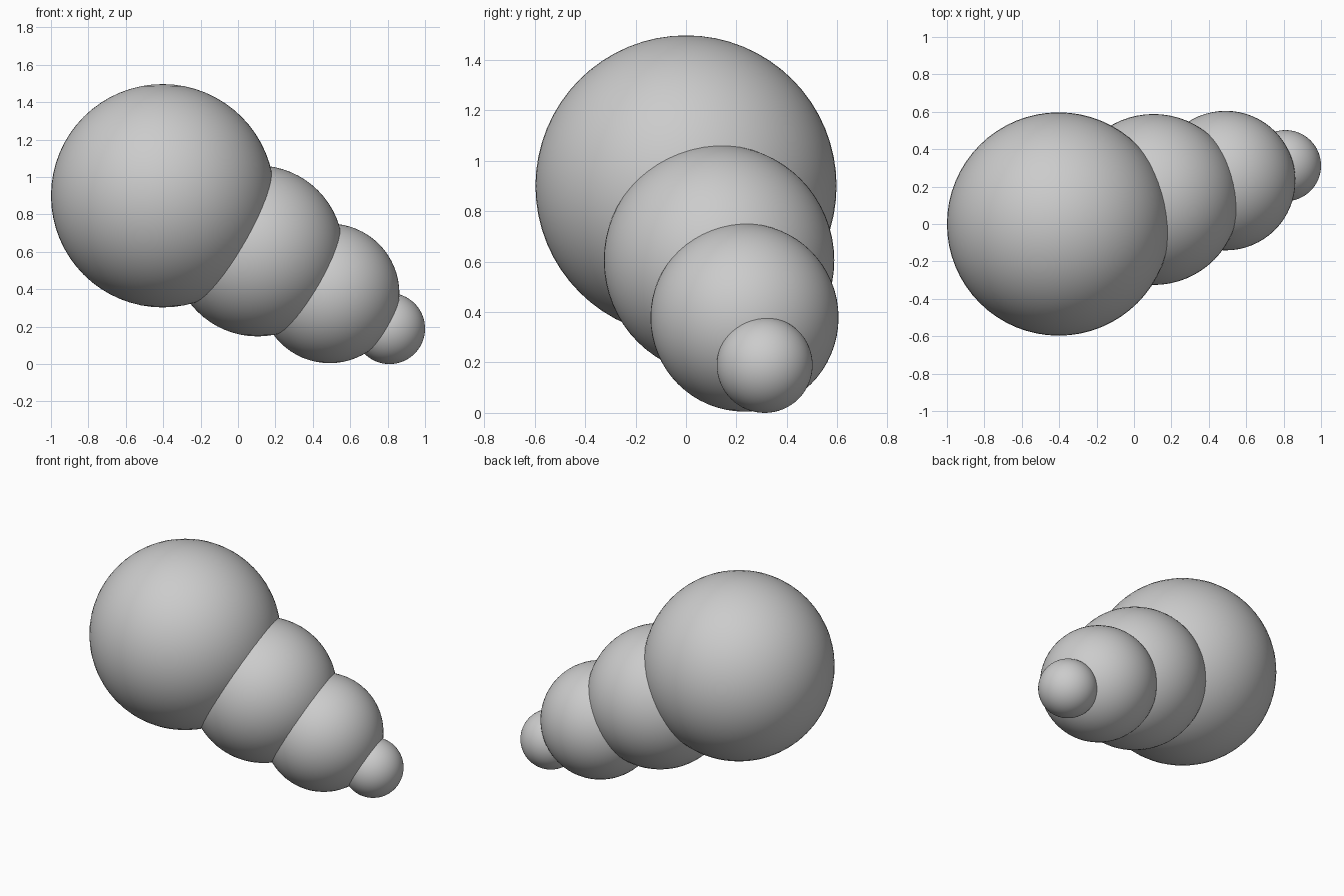
import bpy

cube = bpy.data.objects.get("Cube")
if cube:
    bpy.data.objects.remove(cube, do_unlink=True)

# Single plain grey surface
grey = bpy.data.materials.new("plain_grey")
grey.use_nodes = True
colour = (0.6, 0.6, 0.6, 1.0)
grey.diffuse_color = colour
grey.node_tree.nodes["Principled BSDF"].inputs["Base Color"].default_value = colour


def ball(name, radius, centre):
    bpy.ops.mesh.primitive_uv_sphere_add(
        segments=64, ring_count=32, radius=radius, location=centre)
    obj = bpy.context.object
    obj.name = name
    obj.data.materials.append(grey)
    bpy.ops.object.shade_smooth()


# Chain of overlapping balls, shrinking towards the tip
ball("large_ball", 0.597, (-0.403, 0.0, 0.9))
ball("medium_ball", 0.457, (0.105, 0.131, 0.605))
ball("small_ball", 0.373, (0.49, 0.232, 0.378))
ball("tip_ball", 0.19, (0.81, 0.312, 0.19))
